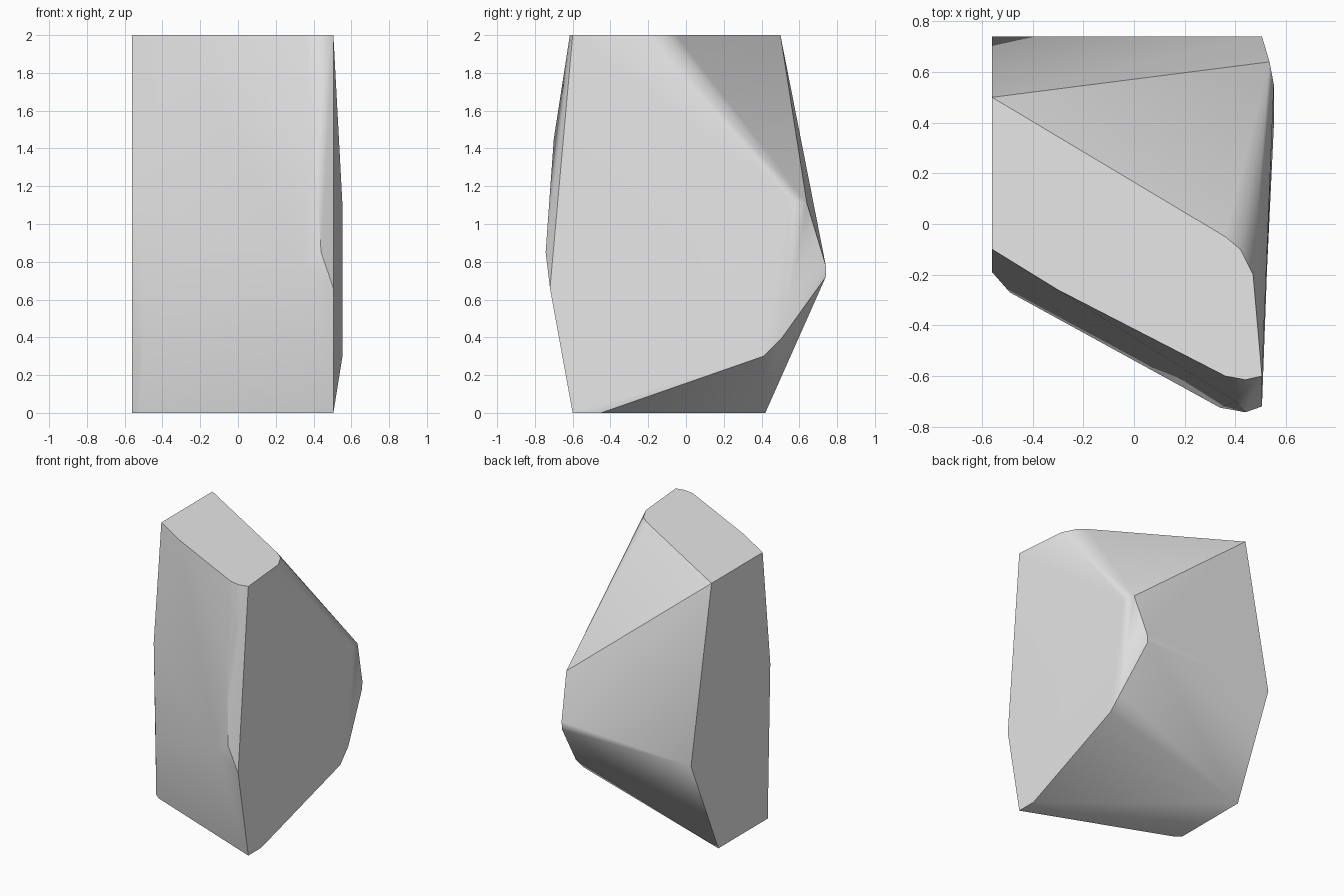
import bpy
import bmesh
import math

# Remove the default object
default_cube = bpy.data.objects.get("Cube")
if default_cube:
    bpy.data.objects.remove(default_cube, do_unlink=True)

HEIGHT = 2.0
FLAT_X = -0.56


def make_material(name, colour):
    material = bpy.data.materials.new(name)
    material.use_nodes = True
    material.diffuse_color = colour
    material.node_tree.nodes["Principled BSDF"].inputs["Base Color"].default_value = colour
    return material


def hull_object(name, points, material):
    """Wrap a convex skin round the points and merge its coplanar facets."""
    mesh = bpy.data.meshes.new(name)
    bm = bmesh.new()
    for point in points:
        bm.verts.new(point)
    result = bmesh.ops.convex_hull(bm, input=bm.verts[:])
    spare = set(result["geom_interior"]) | set(result["geom_unused"])
    spare_verts = [item for item in spare if isinstance(item, bmesh.types.BMVert)]
    bmesh.ops.delete(bm, geom=spare_verts, context="VERTS")
    bmesh.ops.dissolve_limit(bm, angle_limit=math.radians(1),
                             verts=bm.verts[:], edges=bm.edges[:])
    bmesh.ops.recalc_face_normals(bm, faces=bm.faces[:])
    bm.to_mesh(mesh)
    bm.free()
    mesh.materials.append(material)
    rock = bpy.data.objects.new(name, mesh)
    bpy.context.collection.objects.link(rock)
    return rock


# Flat cut side: outline in y and z
cut_side = [(FLAT_X, y, z) for y, z in (
    (-0.1, HEIGHT), (0.5, HEIGHT), (0.74, 0.73),
    (0.42, 0), (-0.16, 0), (-0.19, 1.14))]

# Top rim: outline in x and y
top_rim = [(x, y, HEIGHT) for x, y in (
    (0.36, -0.05), (0.42, -0.1), (0.47, -0.2), (0.505, -0.6),
    (0.44, -0.615), (0.36, -0.6), (-0.3, -0.26))]

# Base rim: outline in x and y
base_rim = [(x, y, 0) for x, y in (
    (0.505, -0.45), (0.505, -0.6), (-0.51, -0.2))]

# Slightly bulging front
front_bulge = [
    (-0.49, -0.27, 0.55), (0.34, -0.725, 0.78), (0.44, -0.743, 0.85),
    (0.505, -0.72, 0.66), (0.4, -0.7, 1.45)]

# Broad side and the blunt ridge at the back
back_ridge = [
    (0.505, 0.74, 0.78), (0.5, 0.74, 0.72), (0.535, 0.64, 1.11),
    (0.552, 0.55, 1.12), (0.55, 0.51, 0.4), (0.553, 0.41, 0.3)]

stone = make_material("stone grey", (0.8, 0.8, 0.8, 1.0))
rock = hull_object("rock", cut_side + top_rim + base_rim + front_bulge + back_ridge, stone)

# Soft shading across shallow bends, crisp at the real corners
for selected in bpy.context.selected_objects:
    selected.select_set(False)
rock.select_set(True)
bpy.context.view_layer.objects.active = rock
bpy.ops.object.shade_smooth_by_angle(angle=math.radians(30))
weighted = rock.modifiers.new("weighted normals", "WEIGHTED_NORMAL")
weighted.keep_sharp = True
